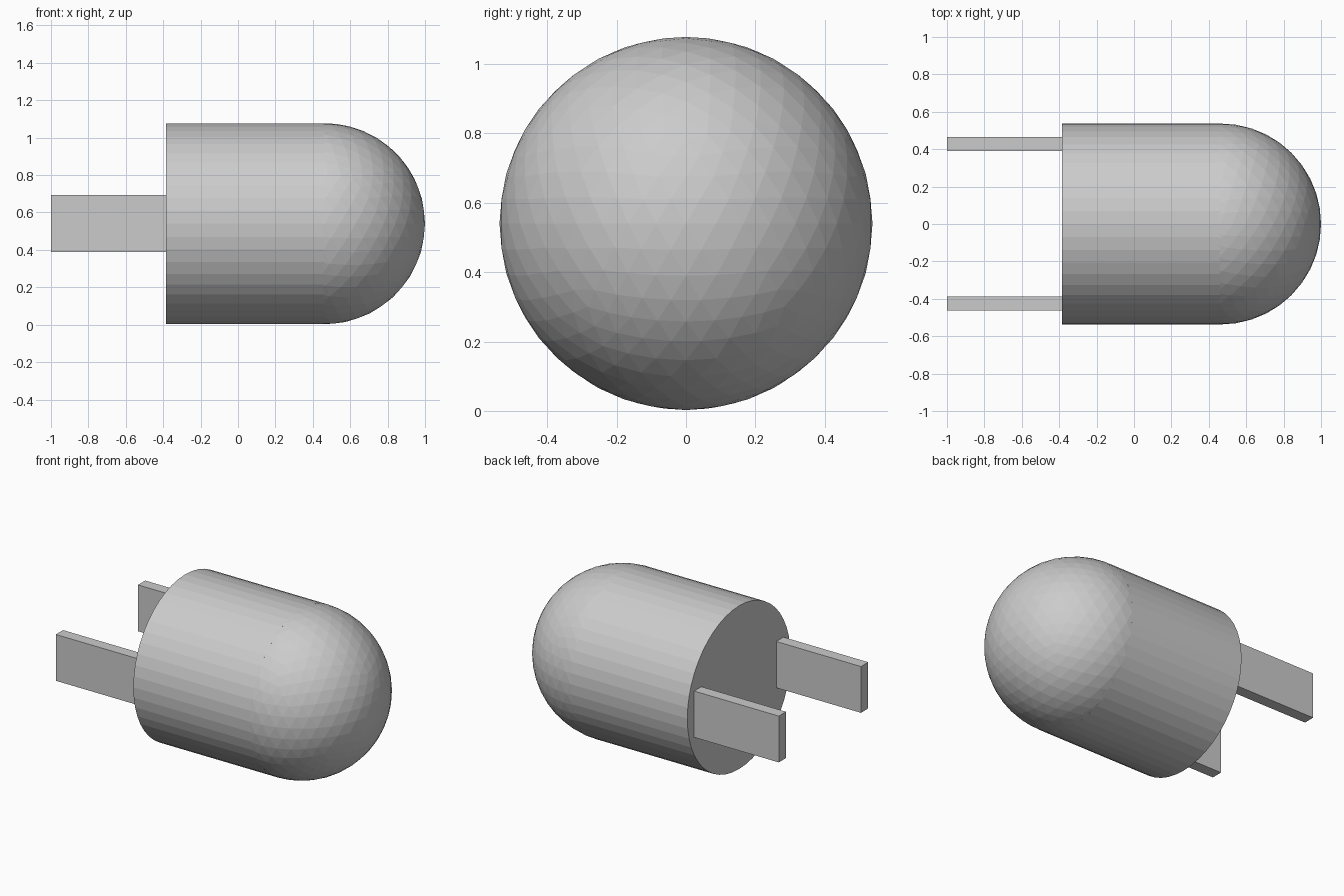
import bpy, bmesh
from mathutils import Matrix, Vector
from math import pi

if "Cube" in bpy.data.objects:
    bpy.data.objects.remove(bpy.data.objects["Cube"])

R, CZ = 0.536, 0.54          # body radius and axis height
BACK, SEAM = -0.385, 0.463   # ends of the straight barrel


def add_object(name, bm):
    mesh = bpy.data.meshes.new(name)
    bm.to_mesh(mesh)
    bm.free()
    obj = bpy.data.objects.new(name, mesh)
    bpy.context.collection.objects.link(obj)
    return obj


def box(name, lo, hi):
    lo, hi = Vector(lo), Vector(hi)
    bm = bmesh.new()
    size = Matrix.Diagonal((*(hi - lo), 1))
    bmesh.ops.create_cube(bm, size=1, matrix=Matrix.Translation((lo + hi) / 2) @ size)
    return add_object(name, bm)


# Barrel: cylinder along x
bm = bmesh.new()
bmesh.ops.create_cone(
    bm, cap_ends=True, segments=48, radius1=R, radius2=R, depth=SEAM - BACK,
    matrix=Matrix.Translation(((BACK + SEAM) / 2, 0, CZ)) @ Matrix.Rotation(pi / 2, 4, 'Y'))
add_object("barrel", bm)

# Nose dome: faceted half sphere
bm = bmesh.new()
bmesh.ops.create_icosphere(bm, subdivisions=4, radius=R + 0.001,
                           matrix=Matrix.Translation((SEAM, 0, CZ)))
bmesh.ops.bisect_plane(bm, geom=bm.verts[:] + bm.edges[:] + bm.faces[:],
                       plane_co=(SEAM - 0.005, 0, 0), plane_no=(-1, 0, 0), clear_outer=True)
add_object("nose_dome", bm)

# Two flat prongs at the back
for name, y in (("rear_prong", 0.39), ("front_prong", -0.462)):
    box(name, (-1, y, 0.39), (BACK + 0.005, y + 0.075, 0.694))
